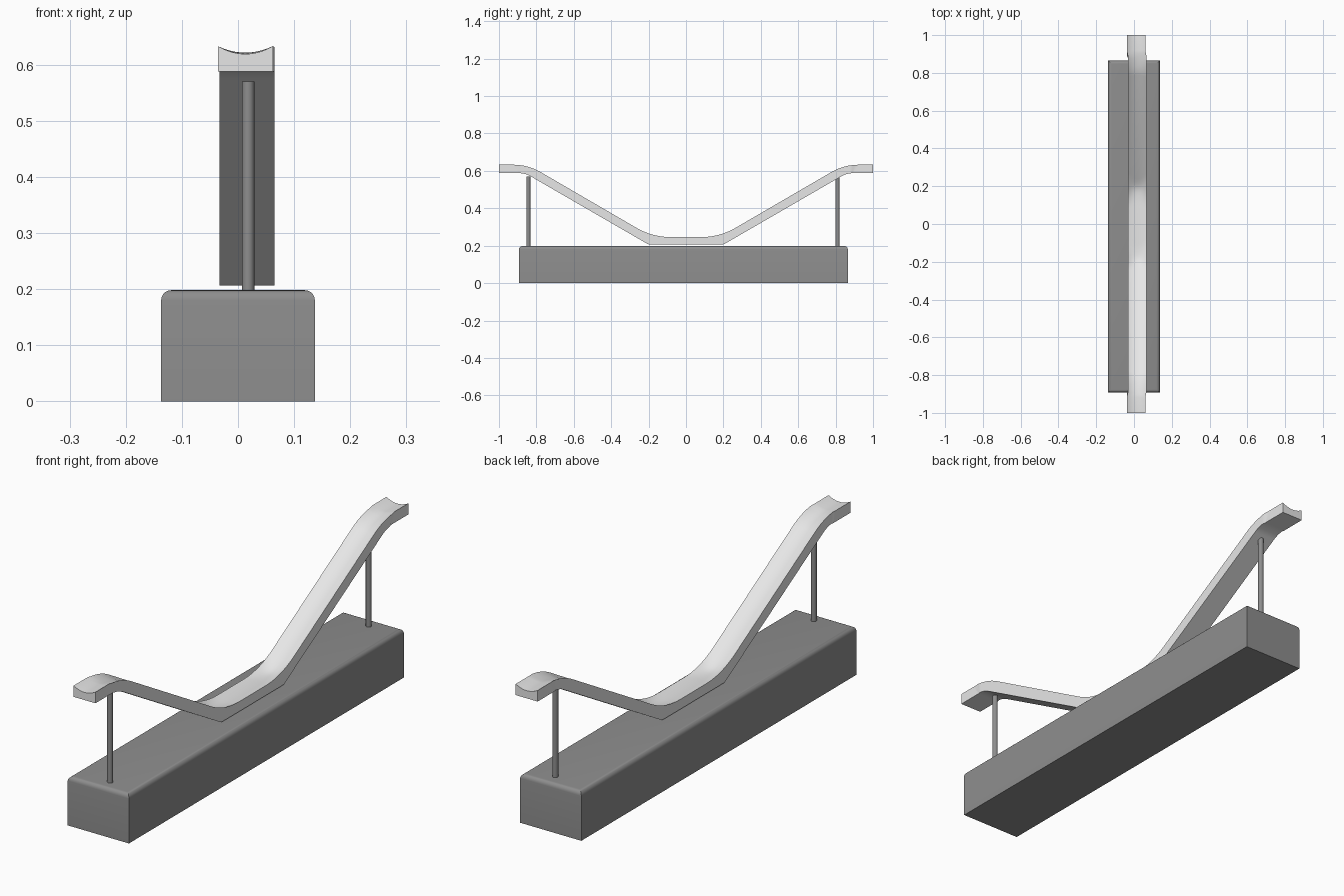
import bpy, bmesh, math
from mathutils import Vector

cube = bpy.data.objects.get("Cube")
if cube:
    bpy.data.objects.remove(cube, do_unlink=True)


def material(name, grey):
    m = bpy.data.materials.new(name)
    m.use_nodes = True
    colour = (grey, grey, grey, 1)
    m.diffuse_color = colour
    m.node_tree.nodes["Principled BSDF"].inputs["Base Color"].default_value = colour
    return m


LIGHT = material("light_grey", 0.8)
DARK = material("dark_grey", 0.27)


def add_object(name, bm, mat):
    bmesh.ops.recalc_face_normals(bm, faces=bm.faces)
    mesh = bpy.data.meshes.new(name)
    bm.to_mesh(mesh)
    bm.free()
    mesh.materials.append(mat)
    ob = bpy.data.objects.new(name, mesh)
    bpy.context.collection.objects.link(ob)
    bpy.ops.object.select_all(action="DESELECT")
    ob.select_set(True)
    bpy.context.view_layer.objects.active = ob
    bpy.ops.object.shade_smooth_by_angle(angle=math.radians(35))
    return ob


# Base block with rounded upper edges
Y0, Y1, HALF_W, BASE_H = -0.893, 0.865, 0.137, 0.198
bm = bmesh.new()
bmesh.ops.create_cube(bm, size=1)
for v in bm.verts:
    v.co = Vector((v.co.x * 2 * HALF_W,
                   (Y0 + Y1) / 2 + v.co.y * (Y1 - Y0),
                   (v.co.z + 0.5) * BASE_H))
top_edges = [e for e in bm.edges if all(v.co.z > 0.1 for v in e.verts)]
bmesh.ops.bevel(bm, geom=top_edges, offset=0.018, segments=5, profile=0.5,
                affect="EDGES")
add_object("base", bm, DARK)

# Support posts
for name, y in (("front_post", -0.843), ("back_post", 0.81)):
    bm = bmesh.new()
    bmesh.ops.create_cone(bm, cap_ends=True, segments=24, radius1=0.011,
                          radius2=0.011, depth=0.375)
    bmesh.ops.translate(bm, verts=bm.verts, vec=(0.018, y, 0.3825))
    add_object(name, bm, DARK)


# Grooved track: lower and upper side profiles with rounded bends
def half_profile(end, corners, steps=10):
    pts = [end] + [c for c, _ in corners] + [(0, corners[-1][0][1])]
    pts = [Vector(p) for p in pts]
    out = [pts[0]]
    for i, (_, cut) in enumerate(corners, 1):
        p = pts[i]
        a = p + (pts[i - 1] - p).normalized() * cut
        b = p + (pts[i + 1] - p).normalized() * cut
        for k in range(steps + 1):
            t = k / steps
            out.append(a * (1 - t) ** 2 + p * 2 * t * (1 - t) + b * t * t)
    return out


def full_profile(*args):
    half = half_profile(*args)
    return half + [Vector((-p.x, p.y)) for p in reversed(half)]


lower = full_profile((1, 0.588), [((0.86, 0.588), 0.035), ((0.2, 0.206), 0.01)])
upper = full_profile((1, 0.633), [((0.845, 0.633), 0.08), ((0.18, 0.246), 0.1)])

CENTRE, HALF_TRACK, DIP, ARC = 0.016, 0.049, 0.014, 12
bm = bmesh.new()
rings = []
for lo, up in zip(lower, upper):
    shift = CENTRE - (0.003 if abs(up.x) > 0.9 else 0)
    slant = (up - lo).normalized()
    ring = [bm.verts.new((shift + s * HALF_TRACK, lo.x, lo.y)) for s in (-1, 1)]
    for k in range(ARC + 1):
        u = 1 - 2 * k / ARC
        p = up - slant * DIP * (1 - u * u)
        ring.append(bm.verts.new((shift + u * HALF_TRACK, p.x, p.y)))
    rings.append(ring)
for r, s in zip(rings, rings[1:]):
    for i in range(len(r)):
        j = (i + 1) % len(r)
        bm.faces.new((r[i], r[j], s[j], s[i]))
bm.faces.new(rings[0])
bm.faces.new(rings[-1])
add_object("track", bm, LIGHT)
